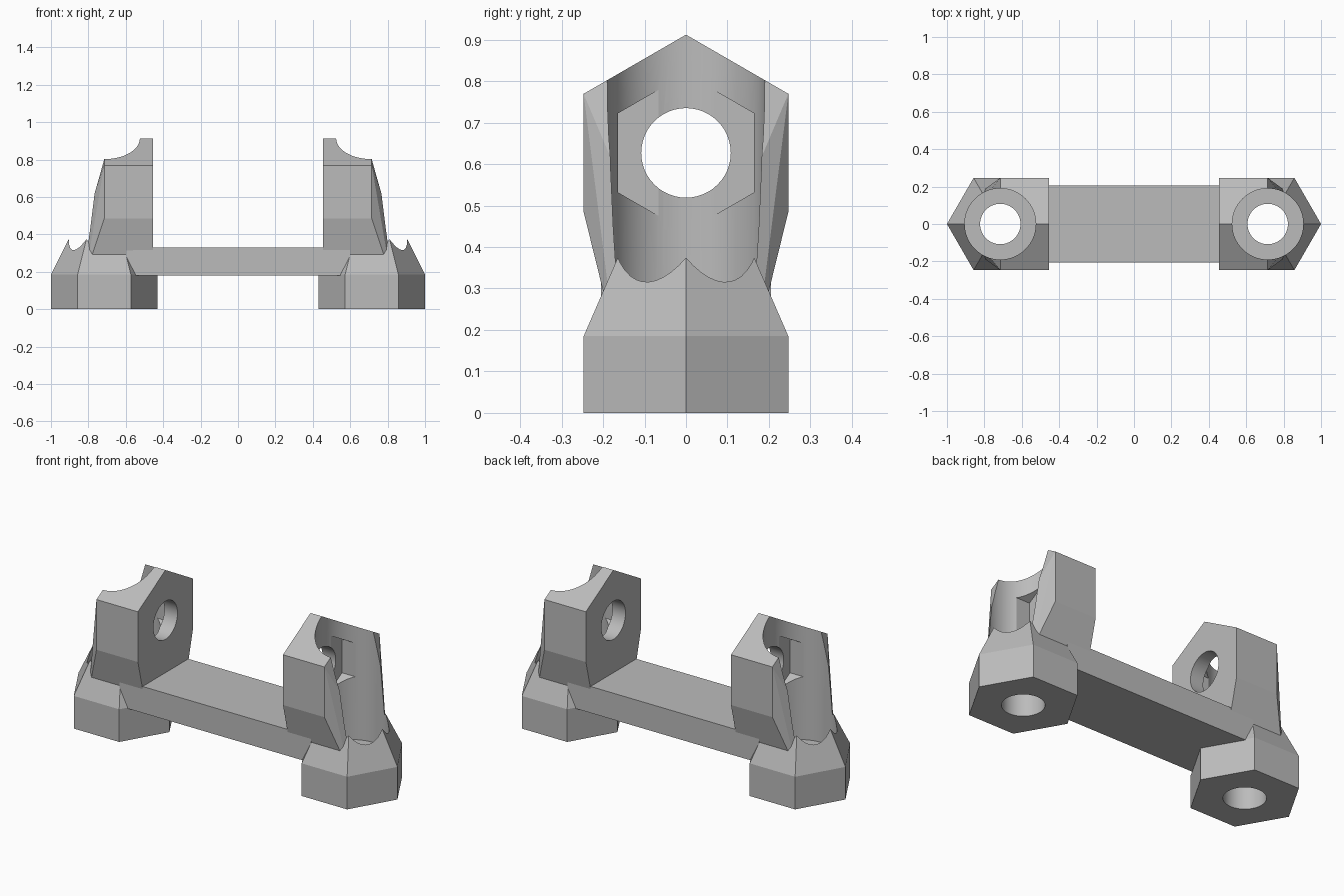
import bpy, bmesh
from math import cos, sin, tau, radians

cube = bpy.data.objects.get("Cube")
if cube:
    bpy.data.objects.remove(cube, do_unlink=True)

grey = bpy.data.materials.new("plain grey")
grey.use_nodes = True
GREY = (0.5, 0.5, 0.5, 1)
grey.diffuse_color = GREY
grey.node_tree.nodes["Principled BSDF"].inputs["Base Color"].default_value = GREY

AXIS_X = 0.715      # vertical screw axis, distance from the middle
BORE_Z = 0.627      # height of the horizontal bore
HEX_R = 0.285       # corner radius of both hexagonal bosses
BORE_R = 0.108
HEAD_R = 0.19


def solid(name, points, side=1):
    """Convex solid around the points, mirrored in x when side is -1."""
    bm = bmesh.new()
    for x, y, z in points:
        bm.verts.new((side * x, y, z))
    res = bmesh.ops.convex_hull(bm, input=bm.verts)
    loose = {v for v in res["geom_interior"] + res["geom_unused"]
             if isinstance(v, bmesh.types.BMVert) and not v.link_faces}
    bmesh.ops.delete(bm, geom=list(loose), context="VERTS")
    bmesh.ops.dissolve_limit(bm, angle_limit=radians(0.5), verts=bm.verts, edges=bm.edges)
    bmesh.ops.recalc_face_normals(bm, faces=bm.faces)
    mesh = bpy.data.meshes.new(name)
    bm.to_mesh(mesh)
    bm.free()
    mesh.materials.append(grey)
    obj = bpy.data.objects.new(name, mesh)
    bpy.context.collection.objects.link(obj)
    return obj


def upright_ring(n, r, z):
    return [(AXIS_X + r * cos(tau * i / n), r * sin(tau * i / n), z) for i in range(n)]


def sideways_ring(n, r, x):
    return [(x, r * sin(tau * i / n), BORE_Z + r * cos(tau * i / n)) for i in range(n)]


def combine(target, tool, operation):
    tool.hide_render = True
    mod = target.modifiers.new(operation.lower(), "BOOLEAN")
    mod.operation = operation
    mod.solver = "EXACT"
    mod.object = tool
    bpy.context.view_layer.objects.active = target
    bpy.ops.object.modifier_apply(modifier=mod.name)
    bpy.data.objects.remove(tool, do_unlink=True)


# Cross beam
bracket = solid("bracket", [(x, y, z) for x in (-0.6, 0.6)
                            for y in (-0.205, 0.205) for z in (0.18, 0.33)])

# Hexagonal feet and tapering posts
for side in (1, -1):
    foot = solid("foot", upright_ring(6, HEX_R, 0) + upright_ring(6, HEX_R, 0.185)
                 + upright_ring(6, 0.167, 0.42), side)
    combine(bracket, foot, "UNION")

    post_points = sideways_ring(6, HEX_R, 0.455) + sideways_ring(6, HEX_R, AXIS_X)
    post_points += upright_ring(6, 0.2, 0.186)
    post_points += [(0.455, y, 0.186) for y in (-0.173, 0.173)]
    combine(bracket, solid("post", post_points, side), "UNION")

# Screw-head wells, screw holes, nut pockets and cross bores
for side in (1, -1):
    cuts = {
        "head_well": upright_ring(64, HEAD_R, 0.175) + upright_ring(64, HEAD_R, 1.2),
        "screw_hole": upright_ring(48, BORE_R, -0.1) + upright_ring(48, BORE_R, 0.25),
        "nut_pocket": sideways_ring(6, HEAD_R, 0.537) + sideways_ring(6, HEAD_R, 1.2),
        "cross_bore": sideways_ring(48, BORE_R, 0.3) + sideways_ring(48, BORE_R, 0.7),
    }
    for name, points in cuts.items():
        combine(bracket, solid(name, points, side), "DIFFERENCE")

# Smooth bores, crisp edges
bpy.ops.object.select_all(action="DESELECT")
bracket.select_set(True)
bpy.context.view_layer.objects.active = bracket
bpy.ops.object.shade_smooth_by_angle(angle=radians(12))
